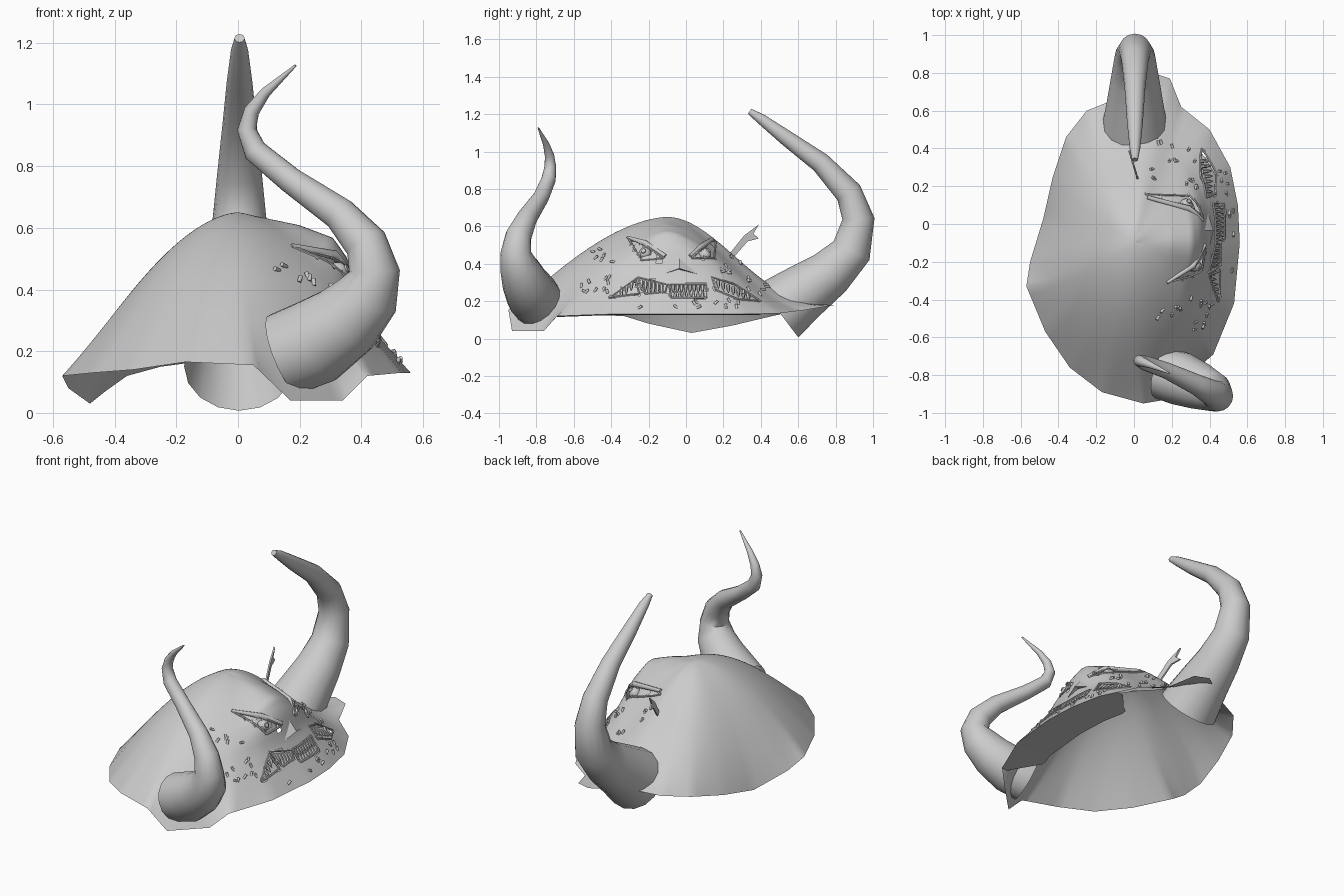
import bpy, bmesh, math, random
from mathutils import Vector
from mathutils.bvhtree import BVHTree

if "Cube" in bpy.data.objects:
    bpy.data.objects.remove(bpy.data.objects["Cube"])

random.seed(4)


def make(name, verts, faces, smooth=True):
    me = bpy.data.meshes.new(name)
    me.from_pydata([tuple(v) for v in verts], [], faces)
    ob = bpy.data.objects.new(name, me)
    bpy.context.collection.objects.link(ob)
    bm = bmesh.new()
    bm.from_mesh(me)
    bmesh.ops.recalc_face_normals(bm, faces=bm.faces)
    bm.to_mesh(me)
    bm.free()
    if smooth:
        bpy.ops.object.select_all(action='DESELECT')
        ob.select_set(True)
        bpy.context.view_layer.objects.active = ob
        bpy.ops.object.shade_smooth_by_angle(angle=math.radians(50))
    return ob


def tube(name, pts, ref, sides=16, cap_start=False):
    """Sweep circles along (x, y, z, radius) points."""
    P = [Vector(p[:3]) for p in pts]
    ref, verts, faces = Vector(ref), [], []
    for i, p in enumerate(P):
        t = (P[min(i + 1, len(P) - 1)] - P[max(i - 1, 0)]).normalized()
        u = (ref - t * ref.dot(t)).normalized()
        w = t.cross(u)
        for k in range(sides):
            a = 2 * math.pi * k / sides
            verts.append(p + (u * math.cos(a) + w * math.sin(a)) * pts[i][3])
    for i in range(len(P) - 1):
        for k in range(sides):
            a, b = i * sides + k, i * sides + (k + 1) % sides
            faces.append((a, b, b + sides, a + sides))
    faces.append(tuple(range(len(verts) - sides, len(verts))))
    if cap_start:
        faces.append(tuple(range(sides)))
    return make(name, verts, faces)


# Hood: skin stretched from a crown point to a ragged rim, counter-clockwise
rim = [(.56, -.1, .13), (.55, .1, .13), (.51, .3, .13), (.4, .5, .135), (.25, .62, .15),
       (.19, .77, .175), (.1, .8, .18), (-.1, .66, .17), (-.25, .6, .15), (-.36, .46, .12),
       (-.43, .25, .07), (-.48, .03, .03), (-.55, -.2, .08), (-.57, -.33, .12),
       (-.47, -.57, .13), (-.34, -.76, .14), (-.17, -.89, .165), (.05, -.95, .155),
       (.17, -.93, .04), (.34, -.76, .04), (.42, -.69, .12), (.53, -.42, .13)]
crown = Vector((0, -.1, .65))
face_profile = [(0, 1), (.36, .92), (.56, .84), (.65, .7), (.72, .42), (.82, .23), (1, 0)]


def lerp_profile(t):
    for (a, fa), (b, fb) in zip(face_profile, face_profile[1:]):
        if t <= b:
            return fa + (fb - fa) * (t - a) / (b - a)
    return 0


RINGS, SUB = 36, 6
loop = []
for i, p in enumerate(rim):
    a, b = Vector(p), Vector(rim[(i + 1) % len(rim)])
    loop += [a.lerp(b, s / SUB) for s in range(SUB)]
N = len(loop)
# Softened copy of the rim guides the inner skin so no ribs show
soft = loop
for _ in range(2):
    soft = [sum((soft[(k + d) % N] for d in range(-7, 8)), Vector()) / 15 for k in range(N)]
verts, faces = [crown], []
for j in range(1, RINGS + 1):
    t = j / RINGS
    plain = 1 - t ** 1.7
    bell = (1 - t * t * (3 - 2 * t)) ** 1.2
    for q, s in zip(loop, soft):
        p = (s * 1.03).lerp(q, t ** 5)
        ang = math.atan2(s.y - crown.y, s.x - crown.x)
        wf = math.exp(-(ang / math.radians(33)) ** 2)
        wb = math.exp(-((ang - math.radians(82)) / math.radians(32)) ** 2)
        f = plain * (1 - wb) + bell * wb
        f = f * (1 - wf) + lerp_profile(t) * wf
        verts.append(Vector((crown.x + (p.x - crown.x) * t, crown.y + (p.y - crown.y) * t,
                             p.z + (crown.z - p.z) * f)))
for k in range(N):
    faces.append((0, 1 + k, 1 + (k + 1) % N))
    for j in range(RINGS - 1):
        a, b = 1 + j * N + k, 1 + j * N + (k + 1) % N
        faces.append((a, a + N, b + N, b))
tree = BVHTree.FromPolygons(verts, faces)


def on_face(y, z, off=0.0):
    """Point and outward normal on the face side for a side-view position."""
    loc, n, _, _ = tree.ray_cast(Vector((2, y, z)), Vector((-1, 0, 0)))
    if loc is None:
        return None, None
    if n.x < 0:
        n = -n
    return loc + n * off, n


# Eye and mouth openings, as (y, z) outlines
eyes = [[(-.31, .54), (-.22, .5), (-.12, .43), (-.24, .42)],
        [(.03, .43), (.13, .52), (.16, .52), (.15, .43)]]
mouths = [[(-.41, .22), (-.27, .32), (-.25, .24)],
          [(-.26, .33), (-.1, .29), (-.11, .25), (-.22, .24)],
          [(-.09, .29), (.11, .29), (.11, .22), (-.08, .22)],
          [(.14, .33), (.26, .29), (.4, .2), (.28, .21), (.16, .26)]]


def inside(y, z, poly):
    hit = False
    for (y1, z1), (y2, z2) in zip(poly, poly[1:] + poly[:1]):
        if (z1 > z) != (z2 > z) and y < y1 + (z - z1) / (z2 - z1) * (y2 - y1):
            hit = not hit
    return hit


kept = []
for f in faces:
    c = sum((verts[i] for i in f), Vector()) / len(f)
    if not (c.x > .15 and any(inside(c.y, c.z, q) for q in eyes + mouths)):
        kept.append(f)
make("hood", verts, kept)

# Flat flange turned inward under the face
edge = [p for p in loop[-12:] + loop[:16]]
inner = [p + Vector((-.24 * min(1, .15 + i / 5, .15 + (len(edge) - 1 - i) / 5), 0, -.005))
         for i, p in enumerate(edge)]
m = len(edge)
make("flange", edge + inner, [(i, i + 1, i + 1 + m, i + m) for i in range(m - 1)])

# Linings close the eye and mouth openings from behind
for name, y0, y1, z0, z1 in (("mouth_lining", -.42, .41, .19, .34), ("eye_lining", -.31, -.11, .41, .53),
                             ("eye_lining", .02, .16, .41, .52)):
    grid = [on_face(y0 + (y1 - y0) * i / 12, z0 + (z1 - z0) * j / 5)[0] for i in range(13) for j in range(6)]
    quads = [(i * 6 + j, i * 6 + j + 1, i * 6 + j + 7, i * 6 + j + 6) for i in range(12) for j in range(5)]
    quads = [q for q in quads if all(grid[i] for i in q)]
    make(name, [(g or Vector()) - Vector((.035, 0, .012)) for g in grid], quads)

# Thin lids and lips round the openings
for name, polys in (("eyelid", eyes), ("lip", mouths)):
    for poly in polys:
        for (y1, z1), (y2, z2) in zip(poly, poly[1:] + poly[:1]):
            pts = []
            for s in range(5):
                p, n = on_face(y1 + (y2 - y1) * s / 4, z1 + (z2 - z1) * s / 4)
                if p:
                    pts.append((*p, .006))
            if len(pts) > 1:
                tube(name, pts, (1, .1, .2), 6, True)

# Eyeballs with pupils
for y, z in ((-.225, .465), (.115, .465)):
    p, n = on_face(y, z, -.025)
    bpy.ops.mesh.primitive_uv_sphere_add(segments=16, ring_count=10, radius=.034, location=p)
    bpy.context.object.name = "eyeball"
    bpy.ops.object.shade_smooth()
    q = p + n * .033
    tube("pupil", [(*q, .014), (*(q + n * .005), .012)], (0, 1, .1), 10, True)

# Slanted brows
for line in (((-.31, .54), (-.22, .51), (-.11, .44)), ((.02, .44), (.08, .49), (.14, .53))):
    pts = []
    for i, (y, z) in enumerate(line):
        p, n = on_face(y, z, .002)
        if p:
            pts.append((*p, (.008, .016, .011)[i]))
    if len(pts) > 1:
        tube("brow", pts, (1, .1, .2), 8, True)

# Pointed nose
base = [on_face(y, z)[0] for y, z in ((-.035, .43), (-.12, .345), (-.04, .37), (.06, .345))]
tip = on_face(-.035, .375)[0] + Vector((.03, 0, 0))
make("nose", base + [tip], [(0, 1, 4), (1, 2, 4), (2, 3, 4), (3, 0, 4)], False)

# Teeth: pointed pegs hanging from and rising into the mouth
for y1, z1, y2, z2, count, length in ((-.36, .26, -.28, .31, 3, -.045), (-.25, .315, -.12, .285, 6, -.055),
                                      (-.08, .285, .1, .285, 8, -.04), (-.07, .22, .1, .22, 7, .035),
                                      (.16, .315, .35, .235, 7, -.04), (-.21, .245, -.12, .25, 4, .03)):
    for i in range(count):
        s = (i + .5) / count
        y, z = y1 + (y2 - y1) * s, z1 + (z2 - z1) * s
        a, b = on_face(y, z, -.008)[0], on_face(y, z + length, -.003)[0]
        if a and b:
            tube("tooth", [(*a, .012), (*a.lerp(b, .6), .009), (*b, .002)], (0, 1, 0), 6, True)

# Small studs scattered over cheeks, brow ends and chin
for ya, yb, za, zb, count in ((-.57, -.4, .24, .34, 10), (-.5, -.38, .4, .5, 7), (.19, .32, .34, .44, 10),
                              (.3, .44, .22, .32, 10), (-.4, .3, .165, .205, 10)):
    for _ in range(count):
        p, n = on_face(random.uniform(ya, yb), random.uniform(za, zb), .003)
        if p:
            d = n.cross(Vector((random.uniform(-1, 1), .5, random.uniform(-1, 1)))).normalized() + n * .4
            tube("stud", [(*(p - d * .011), .007), (*(p + d * .013), .007)], (.3, .9, .31), 8, True)

# Horns: a plain back one and a twisted front one
tube("back_horn", [(.003, .495, .15, .178), (.005, .63, .25, .152), (.005, .77, .35, .128), (.005, .885, .47, .108),
                   (.005, .922, .64, .086), (.005, .87, .78, .072), (.005, .72, .94, .055), (.005, .54, 1.07, .042),
                   (.005, .4, 1.175, .028), (.005, .34, 1.215, .016)], (1, 0, 0))
tube("front_horn", [(.15, -.79, .19, .138), (.25, -.82, .23, .142), (.35, -.86, .3, .125),
                    (.42, -.89, .38, .105), (.443, -.91, .46, .082), (.415, -.895, .55, .07),
                    (.33, -.85, .645, .055), (.17, -.775, .755, .043), (.055, -.735, .85, .039),
                    (.028, -.725, .92, .031), (.045, -.73, .98, .025), (.09, -.748, 1.04, .017),
                    (.187, -.79, 1.127, .004)], (.38, .92, 0))

# Split splinter stuck in the crown behind the brow
outline = [(.23, .45), (.31, .55), (.39, .61), (.36, .56), (.39, .535), (.33, .52), (.26, .44)]
front = [Vector((.02 - (y - .22) * .3, y, z)) for y, z in outline]
back = [v + Vector((.01, 0, 0)) for v in front]
n = len(front)
make("splinter", front + back, [tuple(range(n)), tuple(range(2 * n - 1, n - 1, -1))] +
     [(i, (i + 1) % n, (i + 1) % n + n, i + n) for i in range(n)], False)
